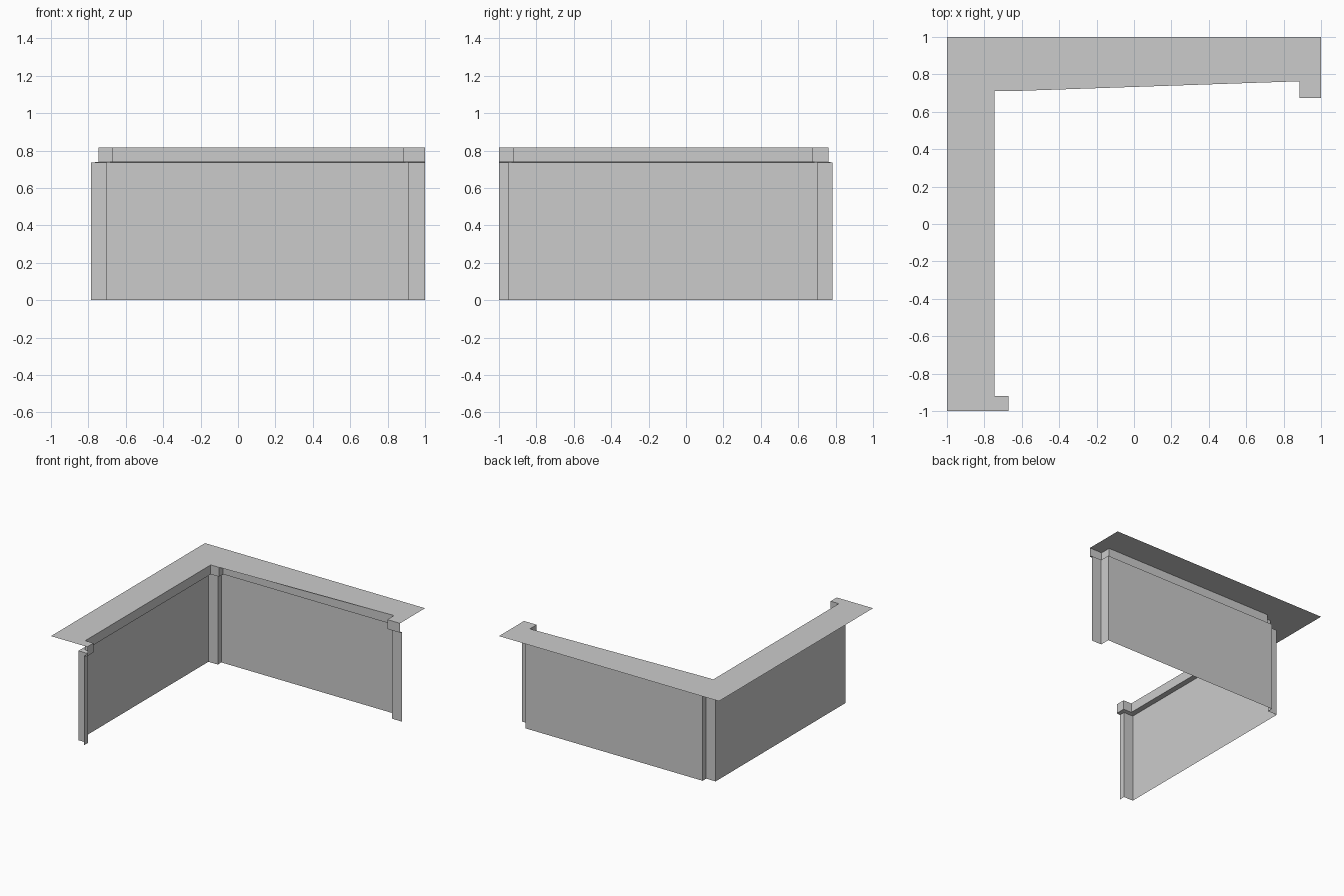
import bpy
import bmesh

if "Cube" in bpy.data.objects:
    bpy.data.objects.remove(bpy.data.objects["Cube"])

WALL_TOP, TRIM_LOW, TOP = 0.735, 0.74, 0.817

# Plan of the trim: inner edge of the top, from the front left end to the right end
trim = [(-0.67, -1), (-0.67, -0.92), (-0.745, -0.92), (-0.745, 0.71), (-0.67, 0.71),
        (-0.67, 0.763), (0.885, 0.763), (0.885, 0.675), (1, 0.675)]
# Plan of the wall, set back a little from the trim
wall = [(-0.70, -1), (-0.70, -0.95), (-0.785, -0.95), (-0.785, 0.737), (-0.70, 0.737),
        (-0.70, 0.783), (0.91, 0.783), (0.91, 0.70), (1, 0.70)]


def finish(name, bm):
    mesh = bpy.data.meshes.new(name)
    bm.to_mesh(mesh)
    bm.free()
    obj = bpy.data.objects.new(name, mesh)
    bpy.context.collection.objects.link(obj)


def strip(name, rows):
    """Open sheet skinned through (plan, height) rows, bottom to top."""
    bm = bmesh.new()
    rings = [[bm.verts.new((x, y, z)) for x, y in plan] for plan, z in rows]
    for low, high in zip(rings, rings[1:]):
        for i in range(len(low) - 1):
            bm.faces.new((low[i], low[i + 1], high[i + 1], high[i]))
    finish(name, bm)


# Recessed wall with posts at the ends and the corner
strip("wall_panels", [(wall, 0), (wall, WALL_TOP)])

# Overhanging trim with its underside ledge
strip("edge_trim", [(wall, WALL_TOP), (trim, TRIM_LOW), (trim, TOP)])

# Flat L-shaped top
bm = bmesh.new()
outline = trim + [(1, 1), (-1, 1), (-1, -1)]
face = bm.faces.new([bm.verts.new((x, y, TOP)) for x, y in outline])
bmesh.ops.triangulate(bm, faces=[face])
finish("flat_top", bm)
